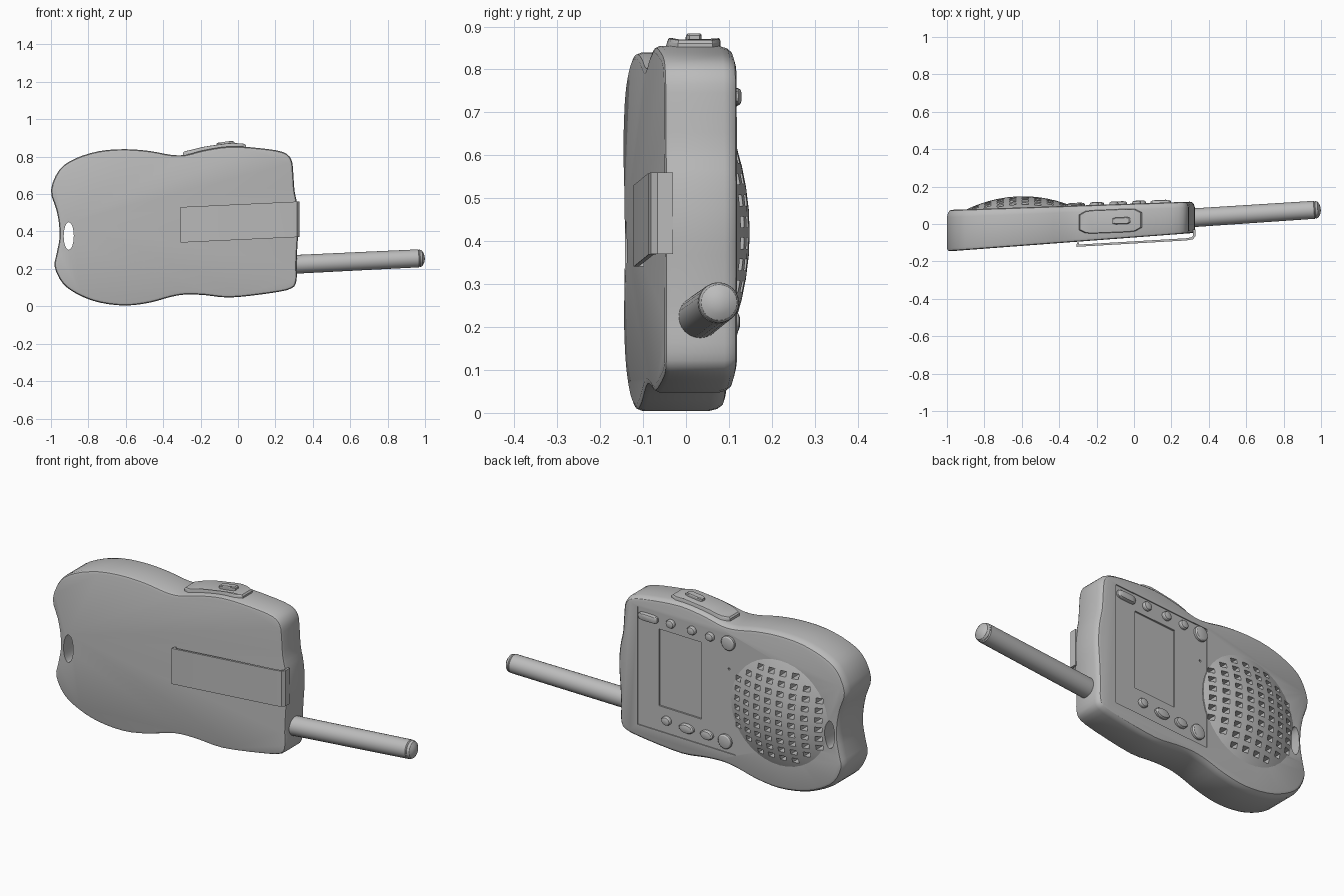
import bpy, bmesh
from math import sin, cos, pi, hypot, radians
from mathutils import Vector

cube = bpy.data.objects.get("Cube")
if cube:
    bpy.data.objects.remove(cube, do_unlink=True)

grey = bpy.data.materials.new("plain grey")
grey.use_nodes = True
grey.diffuse_color = (0.5, 0.5, 0.5, 1)
grey.node_tree.nodes["Principled BSDF"].inputs["Base Color"].default_value = (0.5, 0.5, 0.5, 1)

TILT = 0.04                       # slight lean of the details along x


def back(x):
    return 0.109 + 0.034 * x


def front(x):
    return -0.072 + 0.075 * x


def new_object(name, bm):
    bmesh.ops.recalc_face_normals(bm, faces=bm.faces)
    mesh = bpy.data.meshes.new(name)
    bm.to_mesh(mesh)
    bm.free()
    mesh.materials.append(grey)
    obj = bpy.data.objects.new(name, mesh)
    bpy.context.collection.objects.link(obj)
    return obj


def add_loft(bm, rings):
    """Skin a closed solid through rings of equal point count."""
    loops = [[bm.verts.new(p) for p in ring] for ring in rings]
    n = len(loops[0])
    for a, b in zip(loops, loops[1:]):
        for i in range(n):
            j = (i + 1) % n
            bm.faces.new((a[i], a[j], b[j], b[i]))
    bm.faces.new(loops[0])
    bm.faces.new(loops[-1])


def loft(name, rings):
    bm = bmesh.new()
    add_loft(bm, rings)
    return new_object(name, bm)


def smooth_loop(points, steps=3):
    """Closed Catmull-Rom curve through the points."""
    pts, out = [Vector(p) for p in points], []
    n = len(pts)
    for i in range(n):
        a, b, c, d = (pts[(i + k) % n] for k in (-1, 0, 1, 2))
        for s in range(steps):
            t = s / steps
            out.append(0.5 * (2 * b + (c - a) * t + (2 * a - 5 * b + 4 * c - d) * t * t
                              + (3 * b - a - 3 * c + d) * t ** 3))
    return out


def inset(loop, dist):
    """Move a clockwise loop inwards."""
    out = []
    for i, p in enumerate(loop):
        t = (loop[(i + 1) % len(loop)] - loop[i - 1]).normalized()
        out.append(p + Vector((t.y, -t.x)) * dist)
    return out


def oval(x, z, rx, rz, n=20, power=1.0):
    """Ellipse; a power below one squares it off."""
    def p(v):
        return abs(v) ** power * (1 if v > 0 else -1)
    return [Vector((x + rx * p(cos(2 * pi * i / n)), z - rz * p(sin(2 * pi * i / n)))) for i in range(n)]


def rect(x0, x1, z0, z1):
    return [Vector(c) for c in ((x0, z0), (x0, z1), (x1, z1), (x1, z0))]


def on_back(loop, depth, lean=0.0):
    return [(p.x, back(p.x) + depth, p.y + lean * p.x) for p in loop]


def cut(obj, cutter):
    mod = obj.modifiers.new("cut", 'BOOLEAN')
    mod.operation, mod.solver, mod.object = 'DIFFERENCE', 'EXACT', cutter
    bpy.context.view_layer.objects.active = obj
    bpy.ops.object.modifier_apply(modifier=mod.name)


# Body: wavy outline with rounded edges and a wedge-shaped thickness
top_edge = [(-1, .62), (-.955, .73), (-.87, .79), (-.74, .83), (-.6, .84), (-.47, .83), (-.36, .81),
            (-.28, .81), (-.18, .835), (-.04, .855), (.12, .845), (.24, .825), (.285, .785)]
right_edge = [(.295, .72), (.302, .62), (.318, .54), (.325, .44), (.318, .33), (.313, .22), (.313, .14)]
bottom_edge = [(.285, .095), (.17, .07), (-.04, .047), (-.18, .06), (-.28, .063), (-.36, .05), (-.47, .02),
               (-.6, .004), (-.74, .02), (-.85, .06), (-.935, .12)]
left_edge = [(-.98, .21), (-.97, .28), (-.955, .36), (-.957, .44), (-.972, .52)]
outline = smooth_loop(top_edge + right_edge + bottom_edge + left_edge)

rings = []
for dist, t in ((.016, 0), (.005, .02), (0, .08), (0, .82), (.005, .92), (.014, .98), (.026, 1)):
    rings.append([(p.x, front(p.x) + t * (back(p.x) - front(p.x)), p.y) for p in inset(outline, dist)])
body = loft("body", rings)

# Speaker dome on the back
DX, DZ, DR = -.615, .42, .28
dome_rings = [on_back(oval(DX, DZ, DR, DR, 40), -.01)]
for k in range(9):
    r = cos(k / 8 * pi / 2) * .98 + .02
    dome_rings.append(on_back(oval(DX, DZ, DR * r, DR * r, 40), .06 * (1 - r * r)))
dome = loft("speaker_dome", dome_rings)

# Grid of speaker holes
bm = bmesh.new()
for col in range(8):
    for row in range(10):
        x, z = (col - 3.5) * .067, (row - 4.5) * .05
        if hypot(x, z) < .272:
            box = rect(DX + x - .017, DX + x + .017, DZ + z - .013, DZ + z + .013)
            add_loft(bm, [on_back(box, -.05), on_back(box, .12)])
holes = new_object("hole_cutter", bm)

# Strap hole, control panel recess, screen recess and microphone hole
strap = oval(-.905, .412, .027, .074, 24)
panel = rect(-.36, .205, .142, .772)
screen = rect(-.162, .085, .275, .685)
mic = oval(-.32, .59, .006, .006, 8)
cutters = [holes]
for loop, deep in ((strap, -.5), (panel, -.005), (screen, -.014), (mic, -.02)):
    cutters.append(loft("cutter", [on_back(loop, deep, TILT), on_back(loop, .1, TILT)]))
for cutter in cutters:
    cutter.hide_render = True
    cut(body, cutter)
cut(dome, holes)
cut(dome, cutters[1])
for cutter in cutters:
    bpy.data.objects.remove(cutter, do_unlink=True)

# Control buttons
buttons = [(.143, .73, .055, .02), (.014, .735, .024, .022), (-.108, .735, .024, .022),
           (-.213, .733, .024, .022), (-.319, .73, .038, .038), (.038, .21, .026, .023),
           (-.079, .203, .042, .024), (-.196, .203, .036, .024), (-.301, .2, .038, .038)]
for i, (x, z, rx, rz) in enumerate(buttons):
    power = .5 if i == 0 else 1
    loft("control_button", [on_back(oval(x, z, rx * s, rz * s, 20, power), d, TILT)
                            for s, d in ((1, -.012), (1, .006), (.85, .012), (.5, .015))])


# Side key: rounded plate that follows the upper edge, with a small key on it
def edge_height(x):
    for (x0, z0), (x1, z1) in zip(top_edge, top_edge[1:]):
        if x0 <= x <= x1:
            return z0 + (z1 - z0) * (x - x0) / (x1 - x0)


def side_key(name, x0, x1, half, levels):
    loop = []
    n = 10
    for side in (1, -1):
        for i in range(n + 1):
            s = (-1 + 2 * i / n) * side
            loop.append((s, side * half * (1 - abs(s) ** 8 * .35)))
    mid, hx = (x0 + x1) / 2, (x1 - x0) / 2
    out = []
    for scale, h in levels:
        ring = []
        for s, w in loop:
            x = mid + hx * s * scale
            ring.append((x, .015 + .04 * (x + .13) + w * scale, edge_height(x) + h))
        out.append(ring)
    loft(name, out)


side_key("side_key_plate", -.295, .042, .062, ((1, -.03), (1, .011), (.96, .018), (.9, .019)))
side_key("side_key_button", -.115, -.02, .018, ((1, 0), (1, .025), (.85, .029)))

# Belt clip: thin bent strip on the front, hooked at its free end
path = [(-.305, -.098), (-.308, -.122), (.28, -.088), (.315, -.082), (.328, -.066), (.328, -.03)]
inner = [(.316, -.03), (.316, -.062), (.308, -.071), (.28, -.076), (-.296, -.11), (-.294, -.098)]
strip = path + inner
loft("belt_clip", [[(x, y, z + .047 * x) for x, y in strip] for z in (.355, .545)])

# Antenna with a rounded tip
start, end = Vector((.28, .031, .223)), Vector((.998, .078, .258))
axis = (end - start).normalized()
u = axis.cross(Vector((0, 0, 1))).normalized()
v = axis.cross(u)
length = (end - start).length
rings = []
for d, r in ((0, .05), (length - .034, .048), (length - .03, .044), (length - .026, .047),
             (length - .014, .042), (length - .005, .028), (length, .01)):
    rings.append([start + axis * d + (u * cos(a) + v * sin(a)) * r
                  for a in (2 * pi * i / 24 for i in range(24))])
loft("antenna", rings)

# Smooth shading with sharp edges kept
bpy.ops.object.select_all(action='DESELECT')
for obj in bpy.context.scene.objects:
    if obj.type == 'MESH' and grey.name in obj.data.materials:
        obj.select_set(True)
        bpy.context.view_layer.objects.active = obj
bpy.ops.object.shade_smooth_by_angle(angle=radians(28))
